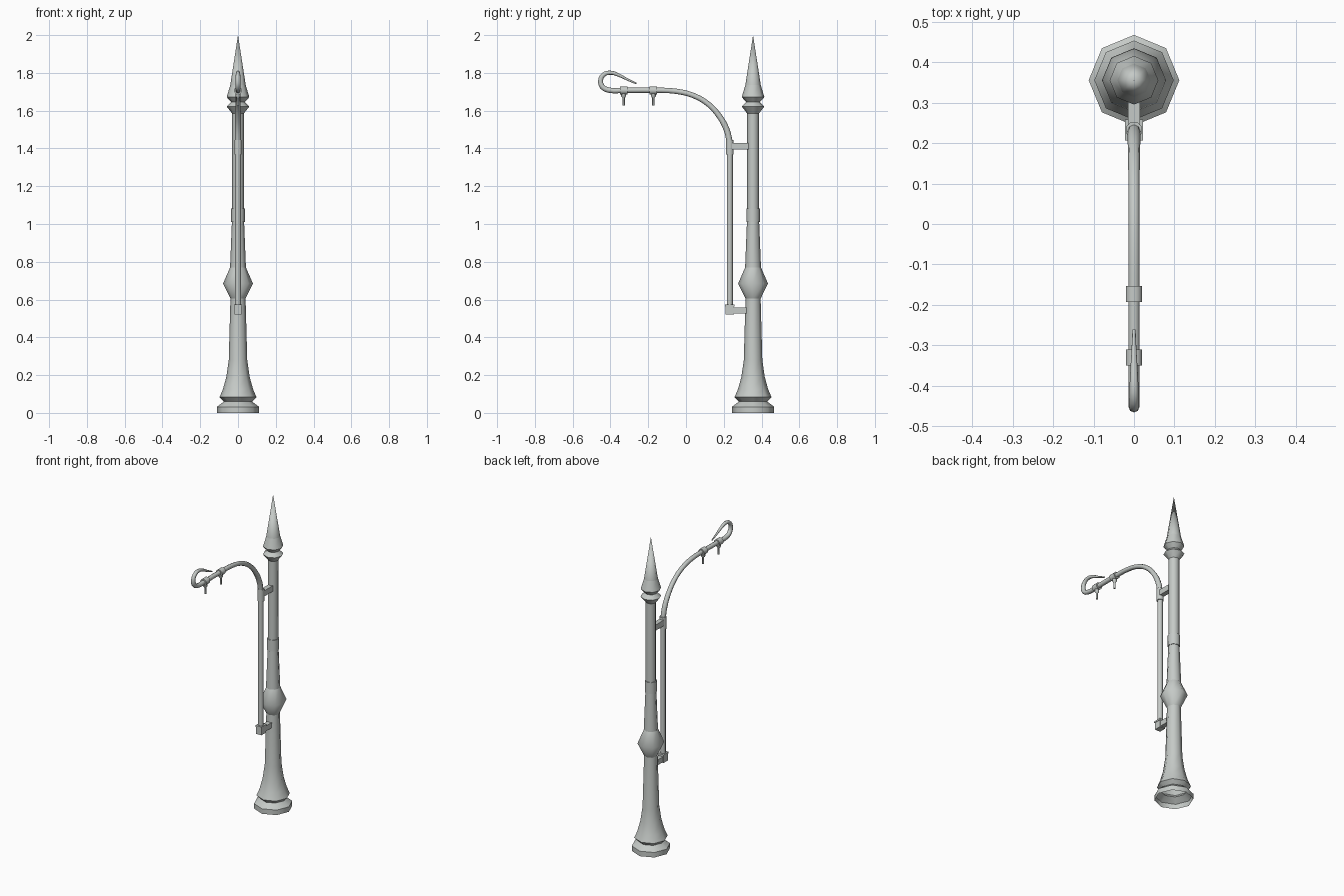
import bpy
import bmesh
from math import pi, sin, cos, radians
from mathutils import Matrix, Vector

if "Cube" in bpy.data.objects:
    bpy.data.objects.remove(bpy.data.objects["Cube"], do_unlink=True)

POLE_Y = 0.355   # main column axis
PIPE_Y = 0.232   # side pipe axis

metal = bpy.data.materials.new("grey_metal")
metal.use_nodes = True
colour = (0.56, 0.59, 0.57, 1)
metal.diffuse_color = colour
metal.node_tree.nodes["Principled BSDF"].inputs["Base Color"].default_value = colour


def finish(obj, angle=50):
    if not obj.data.materials:
        obj.data.materials.append(metal)
    bpy.ops.object.select_all(action="DESELECT")
    obj.select_set(True)
    bpy.context.view_layer.objects.active = obj
    bpy.ops.object.shade_smooth_by_angle(angle=radians(angle))


def make_object(name, bm, angle=50):
    bmesh.ops.recalc_face_normals(bm, faces=bm.faces)
    mesh = bpy.data.meshes.new(name)
    bm.to_mesh(mesh)
    bm.free()
    obj = bpy.data.objects.new(name, mesh)
    bpy.context.collection.objects.link(obj)
    finish(obj, angle)
    return obj


def lathe(name, profile, y, cap=True, along_y=False, z=0, sides=8, turn=0):
    """Turn (radius, height) pairs into a faceted solid."""
    bm = bmesh.new()
    rings = []
    for r, h in profile:
        if r == 0:
            rings.append([bm.verts.new((0, 0, h))] * sides)
        else:
            angles = [2 * pi * i / sides + turn for i in range(sides)]
            rings.append([bm.verts.new((r * cos(a), r * sin(a), h)) for a in angles])
    for low, high in zip(rings, rings[1:]):
        for i in range(sides):
            j = (i + 1) % sides
            bm.faces.new(dict.fromkeys((low[i], low[j], high[j], high[i])))
    if cap:
        for ring in (rings[0], rings[-1]):
            if ring[0] != ring[1]:
                bm.faces.new(ring)
    move = Matrix.Translation((0, y, z))
    if along_y:
        move = move @ Matrix.Rotation(pi / 2, 4, "X")
    bmesh.ops.transform(bm, matrix=move, verts=bm.verts)
    # rings where the profile bends stay crisp
    return make_object(name, bm)


def box(name, centre, size):
    bm = bmesh.new()
    bmesh.ops.create_cube(bm, size=1)
    bmesh.ops.scale(bm, vec=size, verts=bm.verts)
    bmesh.ops.translate(bm, vec=centre, verts=bm.verts)
    return make_object(name, bm, 30)


# Main column, hollow at the foot
lathe("base_plinth", [(0.112, 0), (0.112, 0.032), (0.075, 0.06), (0.098, 0.083)],
      POLE_Y, cap=False)
lathe("lower_column", [(0.098, 0.083), (0.08, 0.125), (0.062, 0.19), (0.049, 0.28),
                       (0.04, 0.605)], POLE_Y, cap=False)
lathe("column_bulge", [(0.04, 0.605), (0.079, 0.685), (0.042, 0.77)], POLE_Y, cap=False)
lathe("middle_column", [(0.042, 0.77), (0.032, 1.02)], POLE_Y, cap=False)
lathe("column_collar", [(0.036, 1.01), (0.036, 1.083)], POLE_Y)
lathe("upper_column", [(0.031, 1.08), (0.031, 1.585)], POLE_Y, cap=False)
lathe("finial_rings", [(0.031, 1.585), (0.06, 1.622), (0.036, 1.645), (0.06, 1.672),
                       (0.041, 1.735)], POLE_Y, cap=False)
lathe("finial_spire", [(0.041, 1.735), (0, 2)], POLE_Y, cap=False)

# Side pipe with its clamps and brackets
lathe("side_pipe", [(0.016, 0.56), (0.016, 1.38)], PIPE_Y)
lathe("upper_clamp", [(0.021, 1.368), (0.021, 1.445)], PIPE_Y, turn=pi / 8)
box("upper_bracket", (0, 0.285, 1.412), (0.03, 0.09, 0.036))
box("lower_clamp", (0, PIPE_Y, 0.543), (0.038, 0.046, 0.046))
box("lower_clamp_rim", (0, PIPE_Y, 0.569), (0.044, 0.052, 0.01))
box("lower_bracket", (0, 0.285, 0.542), (0.03, 0.1, 0.034))

# Curved arm ending in a tapering hook: (y, z, radius)
path = [(0.232, 1.43, 0.016), (0.215, 1.5, 0.016), (0.177, 1.57, 0.015),
        (0.12, 1.633, 0.014), (0.04, 1.68, 0.014), (-0.055, 1.703, 0.014),
        (-0.167, 1.708, 0.014), (-0.325, 1.708, 0.014), (-0.41, 1.709, 0.014),
        (-0.443, 1.727, 0.014), (-0.452, 1.76, 0.013), (-0.438, 1.789, 0.012),
        (-0.402, 1.801, 0.011), (-0.36, 1.79, 0.009), (-0.31, 1.765, 0.006),
        (-0.262, 1.743, 0.004)]
curve = bpy.data.curves.new("curved_arm", "CURVE")
curve.dimensions = "3D"
curve.bevel_depth = 1
curve.bevel_resolution = 2
curve.resolution_u = 3
curve.use_fill_caps = True
spline = curve.splines.new("BEZIER")
spline.bezier_points.add(len(path) - 1)
for point, (y, z, r) in zip(spline.bezier_points, path):
    point.co = Vector((0, y, z))
    point.radius = r
    point.handle_left_type = point.handle_right_type = "AUTO"
arm = bpy.data.objects.new("curved_arm", curve)
bpy.context.collection.objects.link(arm)
bpy.ops.object.select_all(action="DESELECT")
arm.select_set(True)
bpy.context.view_layer.objects.active = arm
bpy.ops.object.convert(target="MESH")
finish(bpy.context.object)

# Hanging fittings along the arm
for label, y in (("outer", -0.33), ("inner", -0.173)):
    lathe(label + "_ring", [(0.022, -0.02), (0.022, 0.02)], y,
          along_y=True, z=1.707, turn=pi / 8)
    lathe(label + "_hanger", [(0.006, 1.627), (0.006, 1.668), (0.013, 1.676),
                              (0.013, 1.69)], y)
